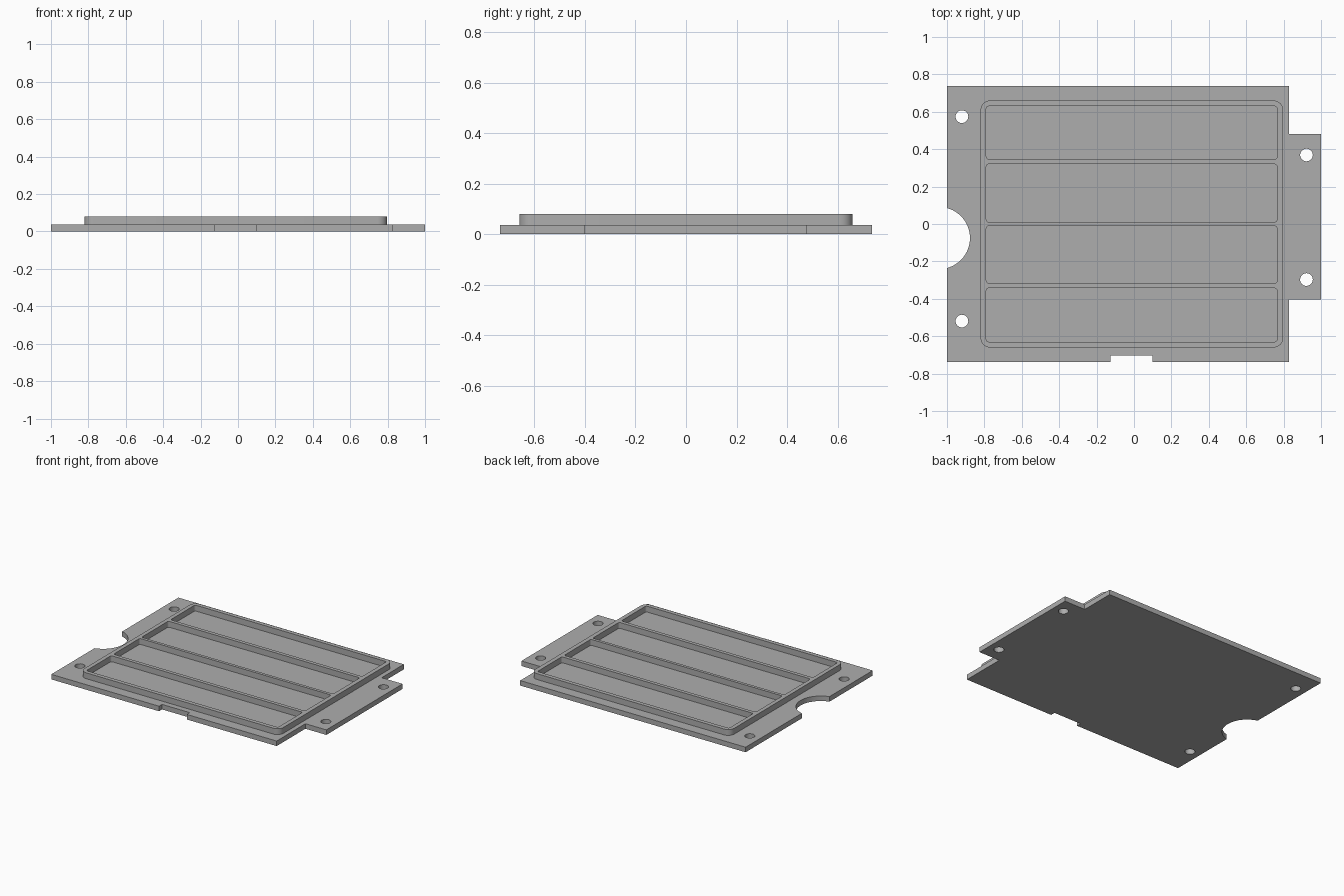
import bpy, bmesh, math

if "Cube" in bpy.data.objects:
    bpy.data.objects.remove(bpy.data.objects["Cube"])

PLATE_TOP, FRAME_TOP = 0.037, 0.08

grey = bpy.data.materials.new("plain grey")
grey.diffuse_color = (0.42, 0.42, 0.42, 1)
grey.use_nodes = True
grey.node_tree.nodes["Principled BSDF"].inputs["Base Color"].default_value = grey.diffuse_color


def arc(cx, cy, r, a0, a1, n):
    """Points along an arc, angles in degrees."""
    return [(cx + r * math.cos(math.radians(a0 + (a1 - a0) * i / n)),
             cy + r * math.sin(math.radians(a0 + (a1 - a0) * i / n)))
            for i in range(n + 1)]


def rounded_rect(x0, x1, y0, y1, r, n):
    corners = [(x1 - r, y1 - r), (x0 + r, y1 - r), (x0 + r, y0 + r), (x1 - r, y0 + r)]
    return [p for i, (cx, cy) in enumerate(corners)
            for p in arc(cx, cy, r, 90 * i, 90 * i + 90, n)]


def slab(name, loops, z0, z1):
    """Extrude an outline with holes into a solid slab."""
    bm = bmesh.new()
    for loop in loops:
        vs = [bm.verts.new((x, y, z0)) for x, y in loop]
        for i, v in enumerate(vs):
            bm.edges.new((v, vs[(i + 1) % len(vs)]))
    bmesh.ops.triangle_fill(bm, use_beauty=True, use_dissolve=False, edges=bm.edges[:])
    out = bmesh.ops.extrude_face_region(bm, geom=bm.faces[:], use_keep_orig=True)
    for v in out["geom"]:
        if isinstance(v, bmesh.types.BMVert):
            v.co.z = z1
    bmesh.ops.recalc_face_normals(bm, faces=bm.faces[:])
    mesh = bpy.data.meshes.new(name)
    bm.to_mesh(mesh)
    bm.free()
    mesh.materials.append(grey)
    obj = bpy.data.objects.new(name, mesh)
    bpy.context.collection.objects.link(obj)
    bpy.ops.object.select_all(action='DESELECT')
    obj.select_set(True)
    bpy.context.view_layer.objects.active = obj
    bpy.ops.object.shade_smooth_by_angle(angle=math.radians(30))
    return obj


# base plate: front notch, right tab, round bite in the left edge
bite = math.degrees(math.acos(0.043 / 0.166))
outline = [(-1, -0.737), (-0.125, -0.737), (-0.125, -0.702), (0.1, -0.702),
           (0.1, -0.737), (0.83, -0.737), (0.83, -0.404), (1, -0.404),
           (1, 0.48), (0.83, 0.48), (0.83, 0.737), (-1, 0.737)]
outline += arc(-1.043, -0.075, 0.166, bite, -bite, 28)
# four screw holes
holes = [arc(x, y, 0.034, 0, 345, 23) for x, y in
         [(-0.92, 0.574), (-0.92, -0.519), (0.922, 0.369), (0.922, -0.297)]]
slab("base_plate", [outline] + holes, 0, PLATE_TOP)

# raised frame with ribs between four pockets
rim = rounded_rect(-0.82, 0.797, -0.66, 0.66, 0.05, 8)
pockets = [rounded_rect(-0.79, 0.765, y0, y1, 0.013, 4) for y0, y1 in
           [(-0.63, -0.343), (-0.316, -0.011), (0.011, 0.32), (0.347, 0.63)]]
slab("ribbed_frame", [rim] + pockets, PLATE_TOP - 0.004, FRAME_TOP)
